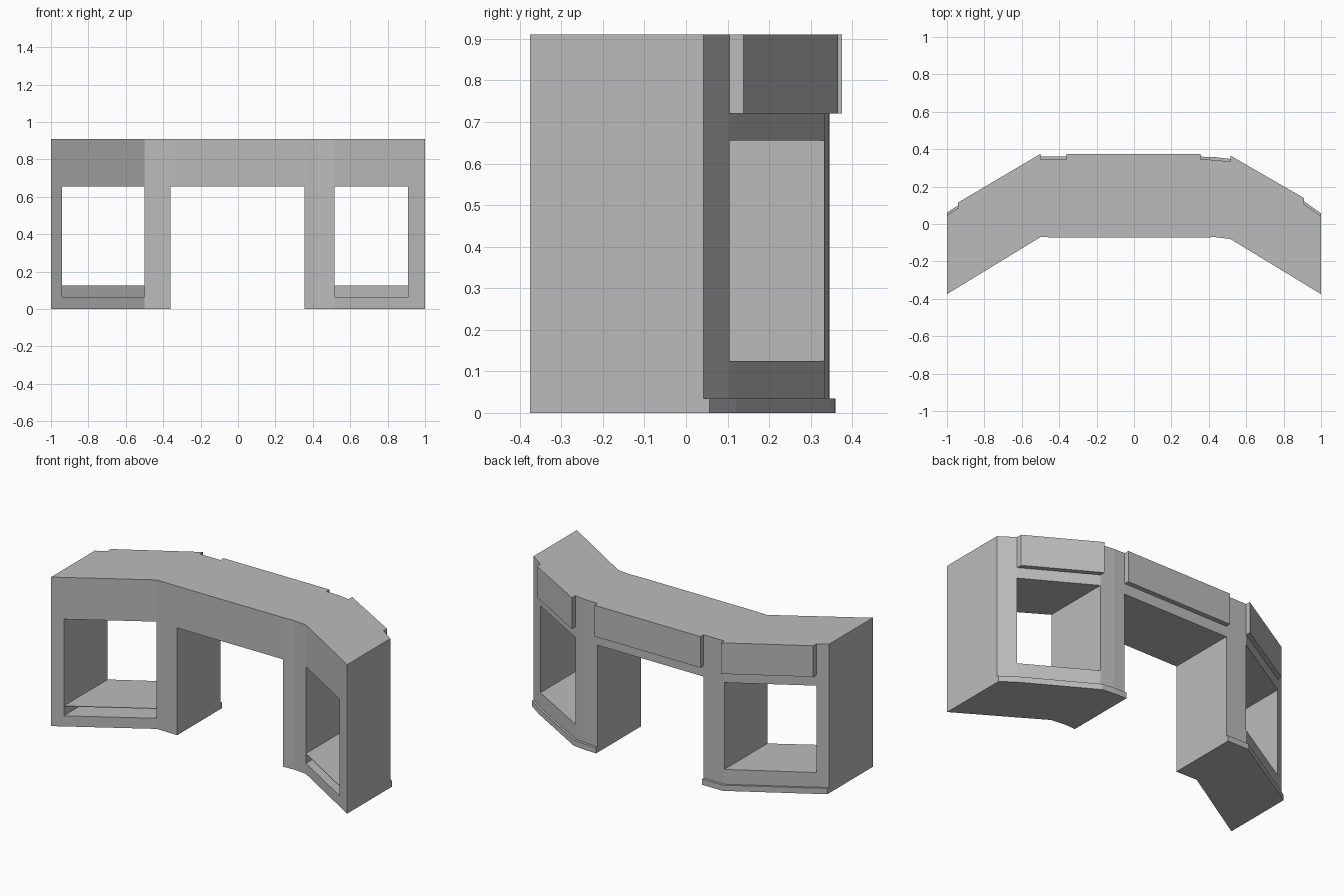
import bpy
import bmesh

cube = bpy.data.objects.get("Cube")
if cube:
    bpy.data.objects.remove(cube, do_unlink=True)

grey = bpy.data.materials.new("plain_grey")
grey.use_nodes = True
COLOUR = (0.5, 0.5, 0.5, 1)
grey.diffuse_color = COLOUR
grey.node_tree.nodes["Principled BSDF"].inputs["Base Color"].default_value = COLOUR


def prism(name, plan, z0, z1):
    """Extrude a plan outline between two heights."""
    bm = bmesh.new()
    face = bm.faces.new([bm.verts.new((x, y, z0)) for x, y in plan])
    top = bmesh.ops.extrude_face_region(bm, geom=[face])["geom"]
    for v in top:
        if isinstance(v, bmesh.types.BMVert):
            v.co.z = z1
    bmesh.ops.recalc_face_normals(bm, faces=bm.faces)
    mesh = bpy.data.meshes.new(name)
    bm.to_mesh(mesh)
    bm.free()
    obj = bpy.data.objects.new(name, mesh)
    bpy.context.collection.objects.link(obj)
    mesh.materials.append(grey)
    return obj


def cut(target, plan, z0, z1):
    """Subtract a prism from the target."""
    cutter = prism("cutter", plan, z0, z1)
    cutter.hide_render = True
    mod = target.modifiers.new("opening", "BOOLEAN")
    mod.operation = "DIFFERENCE"
    mod.solver = "EXACT"
    mod.object = cutter
    bpy.context.view_layer.objects.active = target
    bpy.ops.object.modifier_apply(modifier=mod.name)
    bpy.data.objects.remove(cutter, do_unlink=True)


def band(line, offset):
    """Plan of a strip standing behind a line."""
    return line + [(x, y + offset) for x, y in reversed(line)]


def box(x0, x1):
    return [(x0, -1), (x1, -1), (x1, 1), (x0, 1)]


# Plan lines of the angled desk, from right end to left end
front = [(-1, -0.375), (-0.5, -0.07), (-0.36, -0.073), (0.36, -0.073),
         (0.43, -0.07), (0.515, -0.08), (1, -0.375)]
back_right = [(-1, 0.046), (-0.94, 0.085), (-0.5, 0.345), (-0.36, 0.345)]
back_left = [(0.355, 0.345), (0.43, 0.343), (0.515, 0.333),
             (0.91, 0.105), (1, 0.042)]
back = back_right + back_left

# Main body with a knee space and two through openings
body = prism("desk_body", front + back[::-1], 0, 0.91)
cut(body, box(-0.36, 0.355), -0.1, 0.655)
openings = {"right": (back_right[1], back_right[2], front[0], front[1]),
            "left": (back_left[2], back_left[3], front[5], front[6])}
for side, (b0, b1, f0, f1) in openings.items():
    cut(body, box(b0[0], b1[0]), 0.125, 0.655)
    # Low slot under the shelf, closed at the back
    slot = [(b0[0], -1), (b1[0], -1),
            (b1[0], b1[1] - 0.01), (b0[0], b0[1] - 0.01)]
    cut(body, slot, 0.065, 0.122)

# Raised panels along the upper back
prism("right_back_panel", band(back_right[1:3], 0.03), 0.72, 0.91)
prism("centre_back_panel", band([back_right[3], back_left[0]], 0.03), 0.72, 0.91)
prism("left_back_panel", band(back_left[2:4], 0.033), 0.72, 0.91)

# Plinth strips along the foot of the back
prism("right_plinth", band(back_right, 0.015), 0, 0.035)
prism("left_plinth", band(back_left, 0.015), 0, 0.035)
